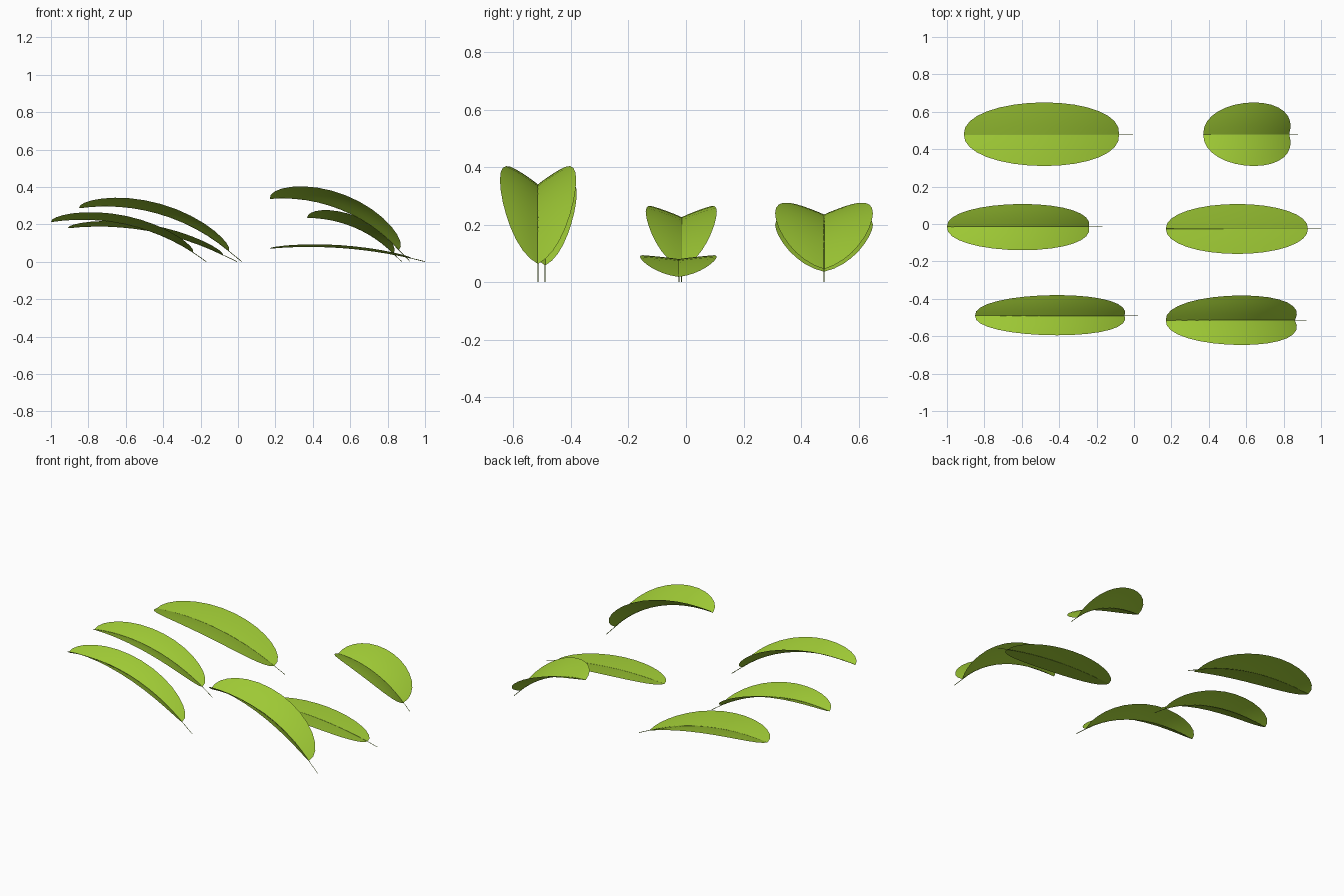
import bpy, bmesh
from math import sin, cos, pi, radians, atan2, hypot
from mathutils import Vector

if "Cube" in bpy.data.objects:
    bpy.data.objects.remove(bpy.data.objects["Cube"])

ROWS, COLS = 16, 4

def material(name, color):
    m = bpy.data.materials.new(name)
    m.diffuse_color = color
    m.use_nodes = True
    m.node_tree.nodes["Principled BSDF"].inputs["Base Color"].default_value = m.diffuse_color
    return m

leaf_green = material("leaf green", (0.34, 0.58, 0.035, 1))
stem_green = material("stem green", (0.2, 0.34, 0.03, 1))

def make_leaf(name, base, tip, stem_x, y_mid, y_low, y_high, base_deg, fold):
    """Blade folded along an arched midrib that runs from base to tip (x, z)."""
    dx, dz = base[0] - tip[0], tip[1] - base[1]
    chord = hypot(dx, dz)
    a0 = radians(base_deg)
    a1 = 2 * atan2(dz, dx) - a0
    radius = chord / (2 * sin((a0 - a1) / 2))

    def rib(t):
        a = a0 + (a1 - a0) * t
        x = base[0] - radius * (sin(a0) - sin(a))
        z = base[1] + radius * (cos(a) - cos(a0))
        return Vector((x, y_mid, z)), Vector((sin(a), 0, cos(a)))

    # folded blade: elliptical outline, slightly bulging halves
    bm = bmesh.new()
    grid = []
    for i in range(ROWS + 1):
        theta = pi * i / ROWS
        p, n = rib((1 - cos(theta)) / 2)
        w = max(sin(theta), 0) ** 0.95
        row = []
        for j in range(-COLS, COLS + 1):
            u = w * abs(j) / COLS
            side = (y_high - y_mid) if j > 0 else (y_low - y_mid)
            row.append(bm.verts.new(p + Vector((0, side * u, 0)) + n * fold * (1.3 * u - 0.3 * u * u)))
        grid.append(row)
    for i in range(ROWS):
        for j in range(2 * COLS):
            bm.faces.new((grid[i][j], grid[i][j + 1], grid[i + 1][j + 1], grid[i + 1][j]))
    bmesh.ops.remove_doubles(bm, verts=bm.verts, dist=1e-5)
    bm.normal_update()
    up = sum(f.normal.z for f in bm.faces)
    if up < 0:
        bmesh.ops.reverse_faces(bm, faces=bm.faces)
    for f in bm.faces:
        f.smooth = True
    for e in bm.edges:  # crease along the midrib
        if all(abs(v.co.y - y_mid) < 1e-5 for v in e.verts):
            e.smooth = False
    me = bpy.data.meshes.new(name)
    bm.to_mesh(me)
    bm.free()
    me.materials.append(leaf_green)
    bpy.context.collection.objects.link(bpy.data.objects.new(name, me))

    # thin stem continuing into the midrib
    pts = [Vector((stem_x, y_mid, 0.001))] + [rib(k / 12)[0] for k in range(13)]
    cu = bpy.data.curves.new(name + "_stem", 'CURVE')
    cu.dimensions = '3D'
    cu.bevel_depth = 0.0018
    cu.bevel_resolution = 0
    sp = cu.splines.new('POLY')
    sp.points.add(len(pts) - 1)
    for k, p in enumerate(pts):
        sp.points[k].co = (*p, 1)
        sp.points[k].radius = 1 - 0.6 * k / len(pts)
    cu.materials.append(stem_green)
    bpy.context.collection.objects.link(bpy.data.objects.new(name + "_stem", cu))

# three rows of two leaves, bases pointing to +x
make_leaf("leaf_back_left", (-0.08, 0.036), (-0.91, 0.18), -0.005, 0.48, 0.31, 0.65, 26, 0.033)
make_leaf("leaf_back_right", (0.83, 0.045), (0.37, 0.235), 0.875, 0.48, 0.31, 0.65, 45, 0.058)
make_leaf("leaf_middle_left", (-0.24, 0.05), (-1.0, 0.213), -0.17, -0.015, -0.14, 0.107, 33, 0.044)
make_leaf("leaf_middle_right", (0.93, 0.018), (0.17, 0.071), 1.0, -0.025, -0.16, 0.107, 13, 0.014)
make_leaf("leaf_front_left", (-0.05, 0.058), (-0.85, 0.287), 0.02, -0.49, -0.595, -0.38, 40, 0.053)
make_leaf("leaf_front_right", (0.86, 0.063), (0.17, 0.337), 0.92, -0.515, -0.647, -0.382, 48, 0.08)
